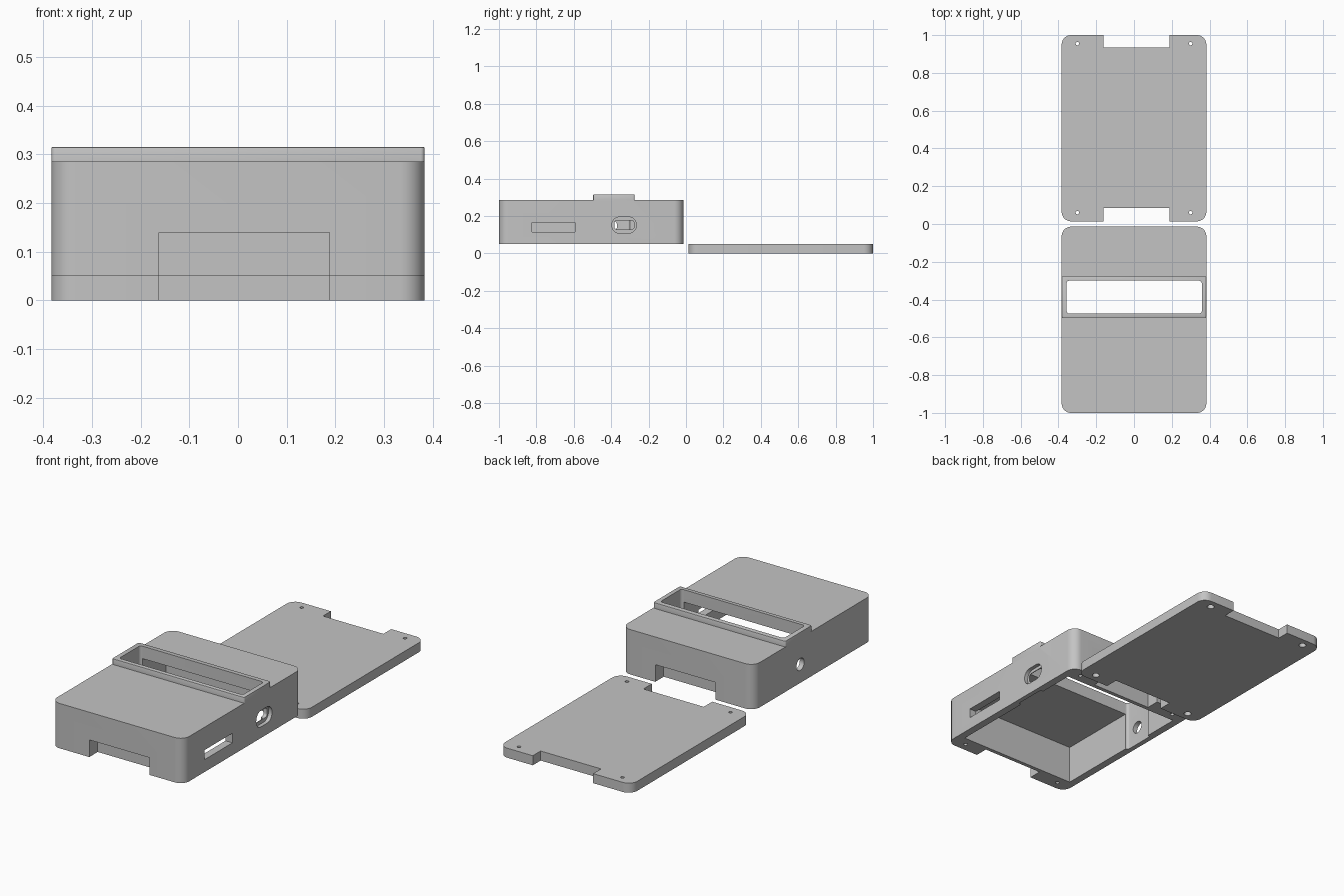
import bpy, bmesh, math
from mathutils import Matrix

cube = bpy.data.objects.get("Cube")
if cube:
    bpy.data.objects.remove(cube, do_unlink=True)

gray = bpy.data.materials.new("plain gray")
gray.use_nodes = True
COLOR = (0.55, 0.55, 0.55, 1)
gray.diffuse_color = COLOR
gray.node_tree.nodes["Principled BSDF"].inputs["Base Color"].default_value = COLOR

AXES = {"z": Matrix.Identity(4),
        "x": Matrix(((0, 0, 1, 0), (1, 0, 0, 0), (0, 1, 0, 0), (0, 0, 0, 1)))}


def prism(name, u, v, w, radius=0, axis="z", steps=8):
    """Rounded rectangle over ranges u, v, extruded over w along the axis."""
    bm = bmesh.new()
    corners = [(1, 1), (0, 1), (0, 0), (1, 0)]
    pts = []
    for i, (a, b) in enumerate(corners):
        cu = u[a] - radius * (2 * a - 1)
        cv = v[b] - radius * (2 * b - 1)
        for k in range(steps + 1 if radius else 1):
            t = math.pi / 2 * (i + k / steps)
            p = (cu + radius * math.cos(t), cv + radius * math.sin(t))
            if not pts or math.dist(p, pts[-1]) > 1e-5:
                pts.append(p)
    if math.dist(pts[0], pts[-1]) < 1e-5:
        pts.pop()
    face = bm.faces.new([bm.verts.new((p[0], p[1], w[0])) for p in pts])
    ext = bmesh.ops.extrude_face_region(bm, geom=[face])["geom"]
    top = [g for g in ext if isinstance(g, bmesh.types.BMVert)]
    bmesh.ops.translate(bm, verts=top, vec=(0, 0, w[1] - w[0]))
    bm.transform(AXES[axis])
    bmesh.ops.recalc_face_normals(bm, faces=bm.faces)
    mesh = bpy.data.meshes.new(name)
    bm.to_mesh(mesh)
    bm.free()
    mesh.materials.append(gray)
    obj = bpy.data.objects.new(name, mesh)
    bpy.context.collection.objects.link(obj)
    return obj


def hole(x, y, r, w):
    return prism("hole", (x - r, x + r), (y - r, y + r), w, r, steps=6)


def apply(obj, mod):
    bpy.context.view_layer.objects.active = obj
    bpy.ops.object.modifier_apply(modifier=mod.name)


def combine(obj, tool, operation="DIFFERENCE"):
    tool.hide_render = True
    mod = obj.modifiers.new("boolean", "BOOLEAN")
    mod.operation, mod.solver, mod.object = operation, "EXACT", tool
    apply(obj, mod)
    bpy.data.objects.remove(tool, do_unlink=True)


def finish(obj):
    bpy.ops.object.select_all(action="DESELECT")
    obj.select_set(True)
    bpy.context.view_layer.objects.active = obj
    bpy.ops.object.shade_smooth_by_angle(angle=math.radians(30))


HALF, GAP, BASE, TOP = 0.383, 0.014, 0.05, 0.285
NOTCH = (-0.162, 0.188)
SCREWS = [(x, y) for x in (-0.3, 0.3) for y in (0.06, 0.955)]

# Case shell with raised window frame
case = prism("case_shell", (-HALF, HALF), (-1, -GAP), (BASE, TOP), 0.05)
frame = prism("window_frame", (-HALF, HALF), (-0.496, -0.275), (TOP - 0.01, 0.315), 0.008, steps=3)
bevel = frame.modifiers.new("bevel", "BEVEL")
bevel.width, bevel.segments = 0.004, 2
bevel.limit_method = "ANGLE"
apply(frame, bevel)
combine(case, frame, "UNION")

# Hollow interior and window
combine(case, prism("cavity", (-0.343, 0.343), (-0.91, -0.105), (0, 0.25)))
combine(case, prism("window", (-0.357, 0.359), (-0.474, -0.3), (0, 0.4), 0.015))

# Notches in the front and back walls
for y in ((-1.1, -0.93), (-0.084, 0.1)):
    combine(case, prism("notch", NOTCH, y, (0, 0.14)))

# Left wall: long slot and recessed oval port
left, right = (0.3, 0.5), (-0.5, -0.3)
combine(case, prism("slot", (-0.823, -0.593), (0.115, 0.165), left, axis="x"))
combine(case, prism("recess", (-0.396, -0.266), (0.108, 0.194), (0.363, 0.5), 0.04, "x"))
combine(case, prism("port", (-0.382, -0.278), (0.127, 0.177), left, 0.015, "x"))

# Right wall: two round holes and a rounded slot
for y in (-0.745, -0.4):
    combine(case, prism("round", (y - 0.032, y + 0.032), (0.115, 0.179), right, 0.032, "x"))
combine(case, prism("switch", (-0.652, -0.502), (0.17, 0.22), right, 0.024, "x"))

# Pilot holes under the case
for x, y in SCREWS:
    combine(case, hole(x, -y, 0.01, (0, 0.2)))
finish(case)

# Separate base plate with notches and countersunk screw holes
plate = prism("base_plate", (-HALF, HALF), (GAP, 1), (0, BASE), 0.05)
for y in ((-0.1, 0.084), (0.935, 1.1)):
    combine(plate, prism("notch", NOTCH, y, (-0.1, 0.2)))
for x, y in SCREWS:
    combine(plate, hole(x, y, 0.009, (-0.1, 0.2)))
    combine(plate, hole(x, y, 0.018, (-0.1, 0.025)))
finish(plate)
